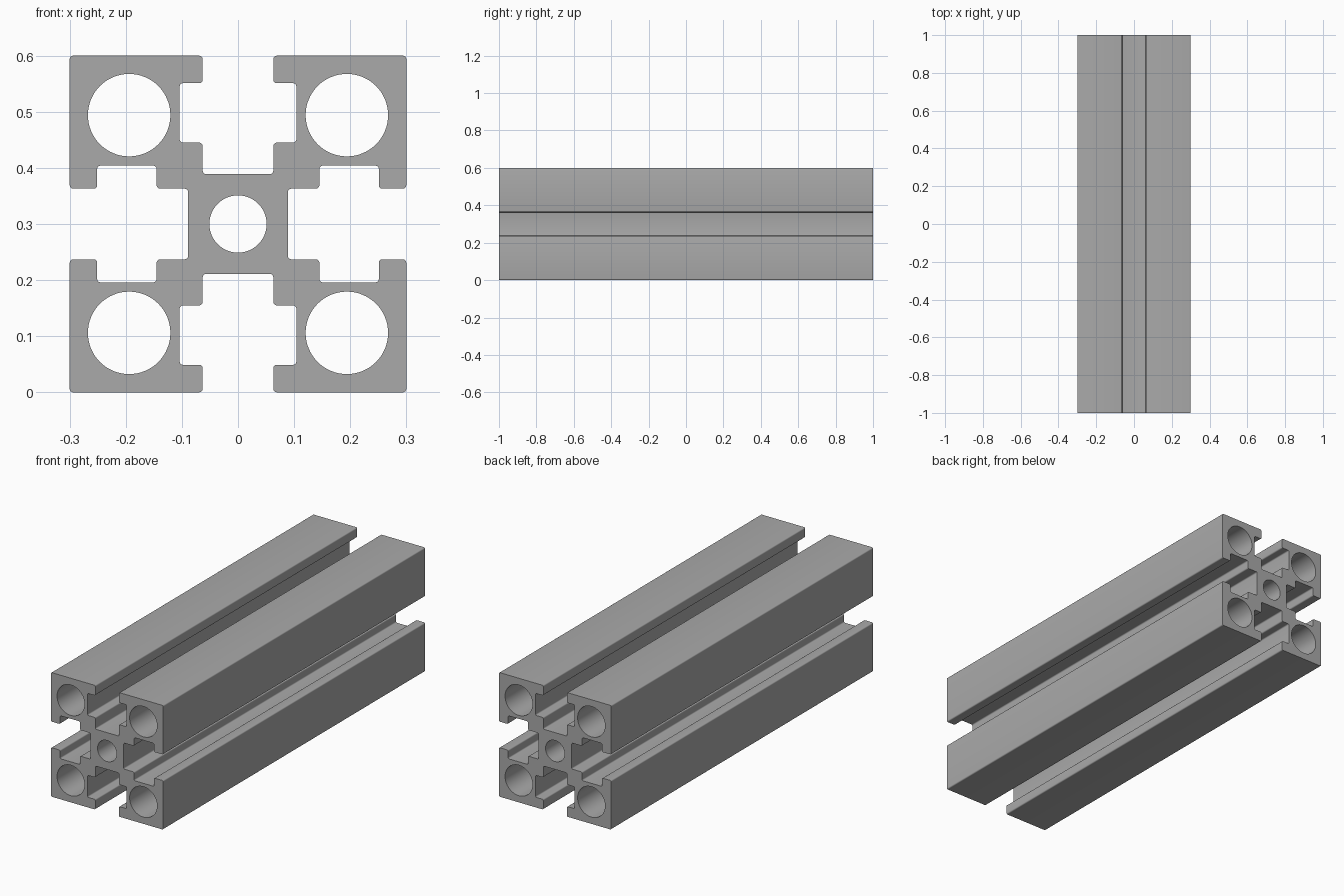
import bpy, bmesh, math
from mathutils import Vector, Matrix

if "Cube" in bpy.data.objects:
    bpy.data.objects.remove(bpy.data.objects["Cube"], do_unlink=True)

HALF = 0.3        # half the section width
LENGTH = 2.0
FILLET = 0.006
SLOT, POCKET = 0.063, 0.104             # half widths of slot and pocket
CORE, LEDGE, LIP = 0.089, 0.145, 0.251  # slot depths from the axis

aluminium = bpy.data.materials.new("aluminium grey")
aluminium.use_nodes = True
colour = (0.4, 0.4, 0.4, 1)
aluminium.diffuse_color = colour
aluminium.node_tree.nodes["Principled BSDF"].inputs["Base Color"].default_value = colour


def rounded(points, radius, steps=4):
    """Replace every square corner of a closed loop by a small arc."""
    result = []
    for i, p in enumerate(points):
        back = (points[i - 1] - p).normalized()
        ahead = (points[(i + 1) % len(points)] - p).normalized()
        centre = p + (back + ahead) * radius
        for k in range(steps + 1):
            t = math.pi / 2 * k / steps
            result.append(centre - (ahead * math.cos(t) + back * math.sin(t)) * radius)
    return result


def circle(x, z, radius, sides=64):
    return [Vector((x + radius * math.cos(math.tau * i / sides),
                    z + radius * math.sin(math.tau * i / sides))) for i in range(sides)]


# One corner of the section: half a slot, the outer corner, half a slot
half_slot = [Vector(p) for p in ((SLOT, CORE), (SLOT, LEDGE), (POCKET, LEDGE),
                                 (POCKET, LIP), (SLOT, LIP), (SLOT, HALF))]
corner = half_slot + [Vector((HALF, HALF))] + [p.yx for p in reversed(half_slot)]
outline = [Matrix.Rotation(-math.pi / 2 * q, 2) @ p for q in range(4) for p in corner]

# Outline and bores
loops = [rounded(outline, FILLET), circle(0, 0, 0.051)]
loops += [circle(sx * 0.194, sz * 0.194, 0.0735) for sx in (-1, 1) for sz in (-1, 1)]

# Fill the section and extrude it along y
bm = bmesh.new()
edges = []
for loop in loops:
    verts = [bm.verts.new((p.x, -LENGTH / 2, p.y + HALF)) for p in loop]
    edges += [bm.edges.new((verts[i - 1], verts[i])) for i in range(len(verts))]
bmesh.ops.triangle_fill(bm, edges=edges, use_beauty=True, normal=(0, -1, 0))
extruded = bmesh.ops.extrude_face_region(bm, geom=bm.faces[:], use_keep_orig=True)
bmesh.ops.translate(bm, vec=(0, LENGTH, 0),
                    verts=[g for g in extruded["geom"] if isinstance(g, bmesh.types.BMVert)])
bmesh.ops.recalc_face_normals(bm, faces=bm.faces[:])
mesh = bpy.data.meshes.new("slotted_extrusion")
bm.to_mesh(mesh)
bm.free()
mesh.materials.append(aluminium)

extrusion = bpy.data.objects.new("slotted_extrusion", mesh)
bpy.context.collection.objects.link(extrusion)
bpy.context.view_layer.objects.active = extrusion
extrusion.select_set(True)
bpy.ops.object.shade_smooth_by_angle(angle=math.radians(30))
